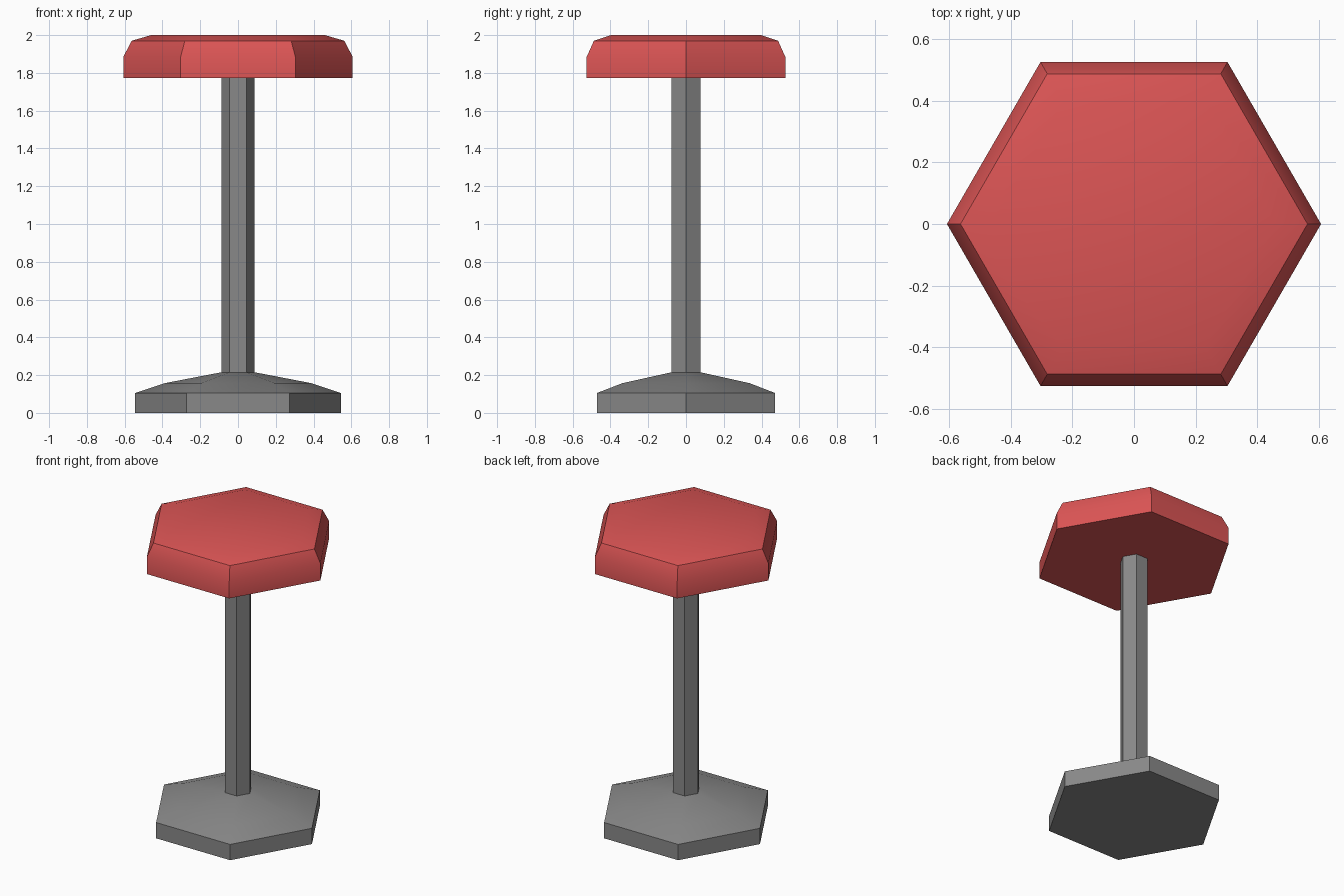
import bpy
import math

SIDES = 6

if "Cube" in bpy.data.objects:
    bpy.data.objects.remove(bpy.data.objects["Cube"], do_unlink=True)


def make_material(name, colour):
    mat = bpy.data.materials.new(name)
    mat.use_nodes = True
    mat.diffuse_color = colour
    mat.node_tree.nodes["Principled BSDF"].inputs["Base Color"].default_value = colour
    return mat


def hex_solid(name, profile, mat):
    """Stack hexagonal rings from (radius, height) pairs and cap both ends."""
    verts = []
    for radius, z in profile:
        for i in range(SIDES):
            a = math.tau * i / SIDES
            verts.append((radius * math.cos(a), radius * math.sin(a), z))
    faces = [tuple(reversed(range(SIDES)))]
    for ring in range(len(profile) - 1):
        low, high = ring * SIDES, (ring + 1) * SIDES
        for i in range(SIDES):
            j = (i + 1) % SIDES
            faces.append((low + i, low + j, high + j, high + i))
    faces.append(tuple(range(len(verts) - SIDES, len(verts))))

    mesh = bpy.data.meshes.new(name)
    mesh.from_pydata(verts, [], faces)
    mesh.materials.append(mat)
    obj = bpy.data.objects.new(name, mesh)
    bpy.context.collection.objects.link(obj)

    # Soften shallow bends, keep the corners crisp
    bpy.ops.object.select_all(action="DESELECT")
    obj.select_set(True)
    bpy.context.view_layer.objects.active = obj
    bpy.ops.object.shade_smooth_by_angle(angle=math.radians(30))
    return obj


red = make_material("red_cushion", (0.71, 0.09, 0.09, 1))
grey = make_material("grey_metal", (0.25, 0.25, 0.25, 1))

# Floor plate with a shallow domed top
hex_solid("base", [(0.545, 0), (0.545, 0.105), (0.39, 0.157), (0.088, 0.215)], grey)

# Upright post
hex_solid("post", [(0.088, 0.2), (0.088, 1.78)], grey)

# Padded seat with a bevelled rim
hex_solid("seat", [(0.607, 1.772), (0.607, 1.885), (0.563, 1.97), (0.46, 2)], red)
